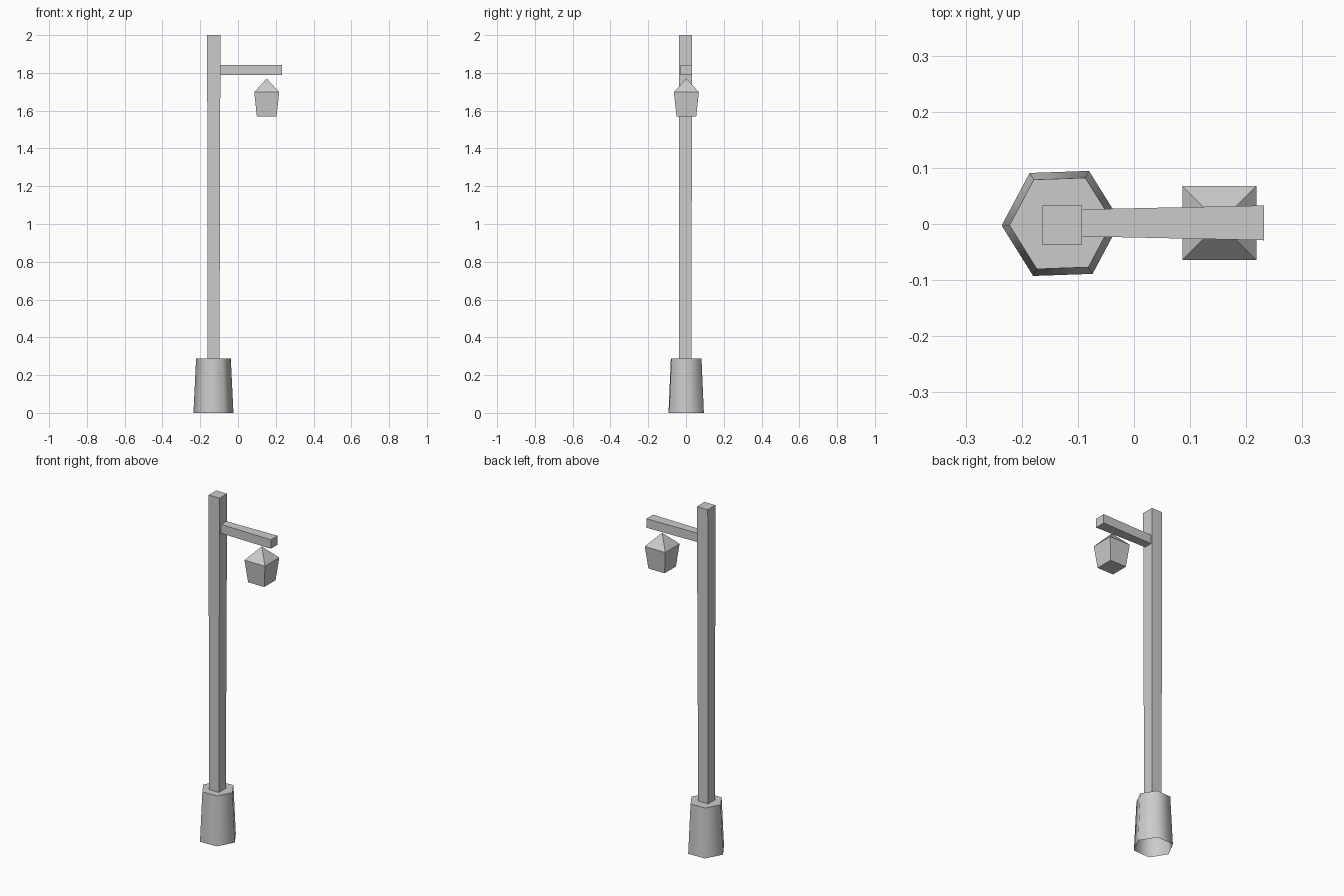
import bpy
import bmesh
from math import cos, sin, pi, radians

cube = bpy.data.objects.get("Cube")
if cube:
    bpy.data.objects.remove(cube, do_unlink=True)

GREY = (0.6, 0.6, 0.6, 1.0)
mat = bpy.data.materials.new("plain grey")
mat.use_nodes = True
mat.diffuse_color = GREY
mat.node_tree.nodes["Principled BSDF"].inputs["Base Color"].default_value = GREY


def ring(x, y, z, radius, sides, turn):
    """Regular polygon in a horizontal plane."""
    angles = [radians(turn) + 2 * pi * i / sides for i in range(sides)]
    return [(x + radius * cos(a), y + radius * sin(a), z) for a in angles]


def square(x, y, z, half):
    return ring(x, y, z, half * 2 ** 0.5, 4, 45)


def upright(x, y, half_y, z0, z1):
    """Rectangle facing along x."""
    return [(x, y - half_y, z0), (x, y + half_y, z0),
            (x, y + half_y, z1), (x, y - half_y, z1)]


def loft(name, rings, open_start=False, smooth=False, tip=None):
    """Skin a series of rings, capping the ends or closing to a point."""
    bm = bmesh.new()
    loops = [[bm.verts.new(p) for p in r] for r in rings]
    count = len(loops[0])
    for low, high in zip(loops, loops[1:]):
        for i in range(count):
            j = (i + 1) % count
            bm.faces.new((low[i], low[j], high[j], high[i])).smooth = smooth
    if not open_start:
        bm.faces.new(loops[0][::-1])
    last = loops[-1]
    if tip:
        peak = bm.verts.new(tip)
        for i in range(count):
            bm.faces.new((last[i], last[(i + 1) % count], peak))
    else:
        bm.faces.new(last)
    mesh = bpy.data.meshes.new(name)
    bm.to_mesh(mesh)
    bm.free()
    mesh.materials.append(mat)
    obj = bpy.data.objects.new(name, mesh)
    bpy.context.collection.objects.link(obj)
    return obj


# Tapered six-sided foot, hollow underneath
loft("base", [ring(-0.13, 0.001, 0, 0.106, 6, 2),
              ring(-0.13, 0.001, 0.287, 0.092, 6, 2)],
     open_start=True, smooth=True)

# Square post, slightly thicker at the top
loft("post", [square(-0.13, -0.004, 0.28, 0.032),
              square(-0.128, -0.002, 2.0, 0.035)])

# Side arm, widening outwards
loft("arm", [upright(-0.097, 0.002, 0.024, 1.79, 1.842),
             upright(0.232, 0.002, 0.031, 1.79, 1.842)])

# Hanging lantern with a pyramid roof
loft("lantern", [square(0.152, 0.002, 1.568, 0.052),
                 square(0.152, 0.002, 1.698, 0.066)],
     tip=(0.152, 0.002, 1.77))
